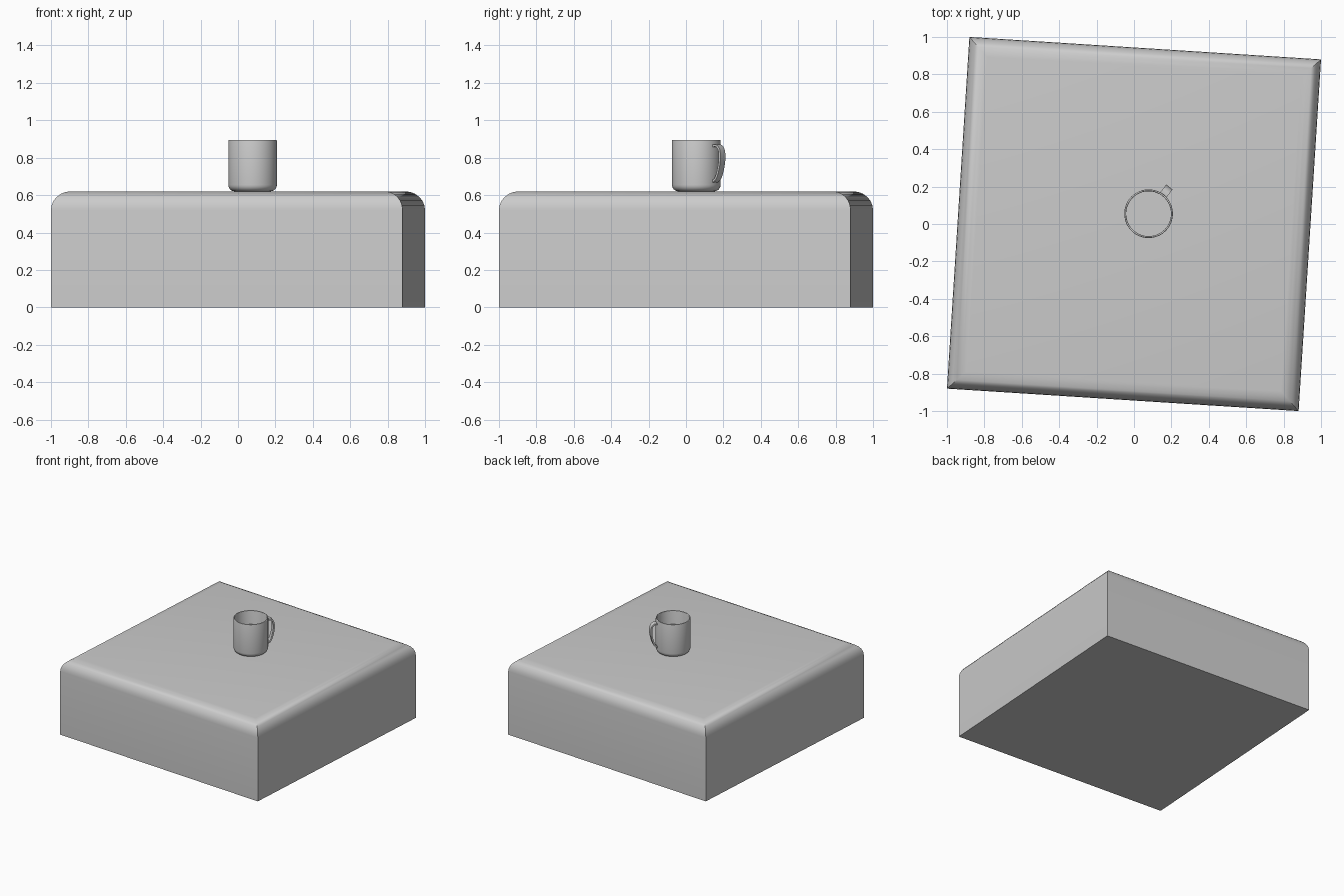
import bpy, bmesh, math
from mathutils import Vector

if "Cube" in bpy.data.objects:
    bpy.data.objects.remove(bpy.data.objects["Cube"])

TOP = 0.62
CX, CY = 0.078, 0.055


def finish(name, bm, angle=35):
    bmesh.ops.recalc_face_normals(bm, faces=bm.faces)
    me = bpy.data.meshes.new(name)
    bm.to_mesh(me)
    bm.free()
    ob = bpy.data.objects.new(name, me)
    bpy.context.collection.objects.link(ob)
    bpy.ops.object.select_all(action='DESELECT')
    ob.select_set(True)
    bpy.context.view_layer.objects.active = ob
    bpy.ops.object.shade_smooth_by_angle(angle=math.radians(angle))
    return ob


def stack(name, profile, sides, phase=0.0, scale=1.0):
    """Rings of (radius, z) joined into a capped solid."""
    bm = bmesh.new()
    rings = []
    for r, z in profile:
        angles = [phase + 2 * math.pi * i / sides for i in range(sides)]
        rings.append([bm.verts.new((r * scale * math.cos(a), r * scale * math.sin(a), z))
                      for a in angles])
    for a, b in zip(rings, rings[1:]):
        for i in range(sides):
            j = (i + 1) % sides
            bm.faces.new((a[i], a[j], b[j], b[i]))
    bm.faces.new(rings[0])
    bm.faces.new(rings[-1])
    return finish(name, bm)


def arc(r, z, rad, a0, a1, n):
    return [(r + rad * math.cos(math.radians(a0 + (a1 - a0) * i / n)),
             z + rad * math.sin(math.radians(a0 + (a1 - a0) * i / n))) for i in range(n + 1)]


# Square block with rounded top edges and sharp mitred corners
half, rad = 0.942, 0.1
stack("block", [(half, 0)] + arc(half - rad, TOP - rad, rad, 0, 90, 6), 4,
      math.radians(45 - 3.65), math.sqrt(2))

# Mug shell: outer wall, rounded rim, inner wall and floor
R, H, T = 0.13, 0.275, 0.01
shell = (arc(R - 0.035, TOP + 0.035, 0.035, -90, 0, 6)
         + arc(R - T / 2, TOP + H - T / 2, T / 2, 0, 180, 6)
         + arc(R - 0.035, TOP + 0.04, 0.025, 0, -90, 5))
mug = stack("mug", shell, 48)
mug.location = (CX, CY, 0)

# Drink surface inside the mug
bm = bmesh.new()
bmesh.ops.create_circle(bm, cap_ends=True, segments=48, radius=R - T)
drink = finish("drink", bm)
drink.location = (CX, CY, TOP + 0.165)

# Strap handle: smooth path swept with a flat rectangular section
ctrl = [Vector(p) for p in [(0.11, 0.862), (0.125, 0.864), (0.152, 0.863), (0.170, 0.842),
                            (0.175, 0.80), (0.168, 0.75), (0.150, 0.695),
                            (0.125, 0.673), (0.11, 0.67)]]
path = []
for p0, p1, p2, p3 in zip(ctrl, ctrl[1:], ctrl[2:], ctrl[3:]):
    for k in range(4):
        t = k / 4
        path.append(0.5 * (2 * p1 + (p2 - p0) * t + (2 * p0 - 5 * p1 + 4 * p2 - p3) * t * t
                           + (3 * p1 - p0 - 3 * p2 + p3) * t ** 3))
path.append(ctrl[-2])
bm = bmesh.new()
rings = []
for i, p in enumerate(path):
    d = (path[min(i + 1, len(path) - 1)] - path[max(i - 1, 0)]).normalized()
    n = Vector((-d.y, d.x)) * 0.006
    rings.append([bm.verts.new((p.x + s * n.x, w * 0.0215, p.y + s * n.y))
                  for s, w in ((1, 1), (1, -1), (-1, -1), (-1, 1))])
for a, b in zip(rings, rings[1:]):
    for i in range(4):
        j = (i + 1) % 4
        bm.faces.new((a[i], a[j], b[j], b[i]))
bm.faces.new(rings[0])
bm.faces.new(rings[-1])
handle = finish("handle", bm)
handle.location = (CX, CY, 0)
handle.rotation_euler.z = math.radians(52)
